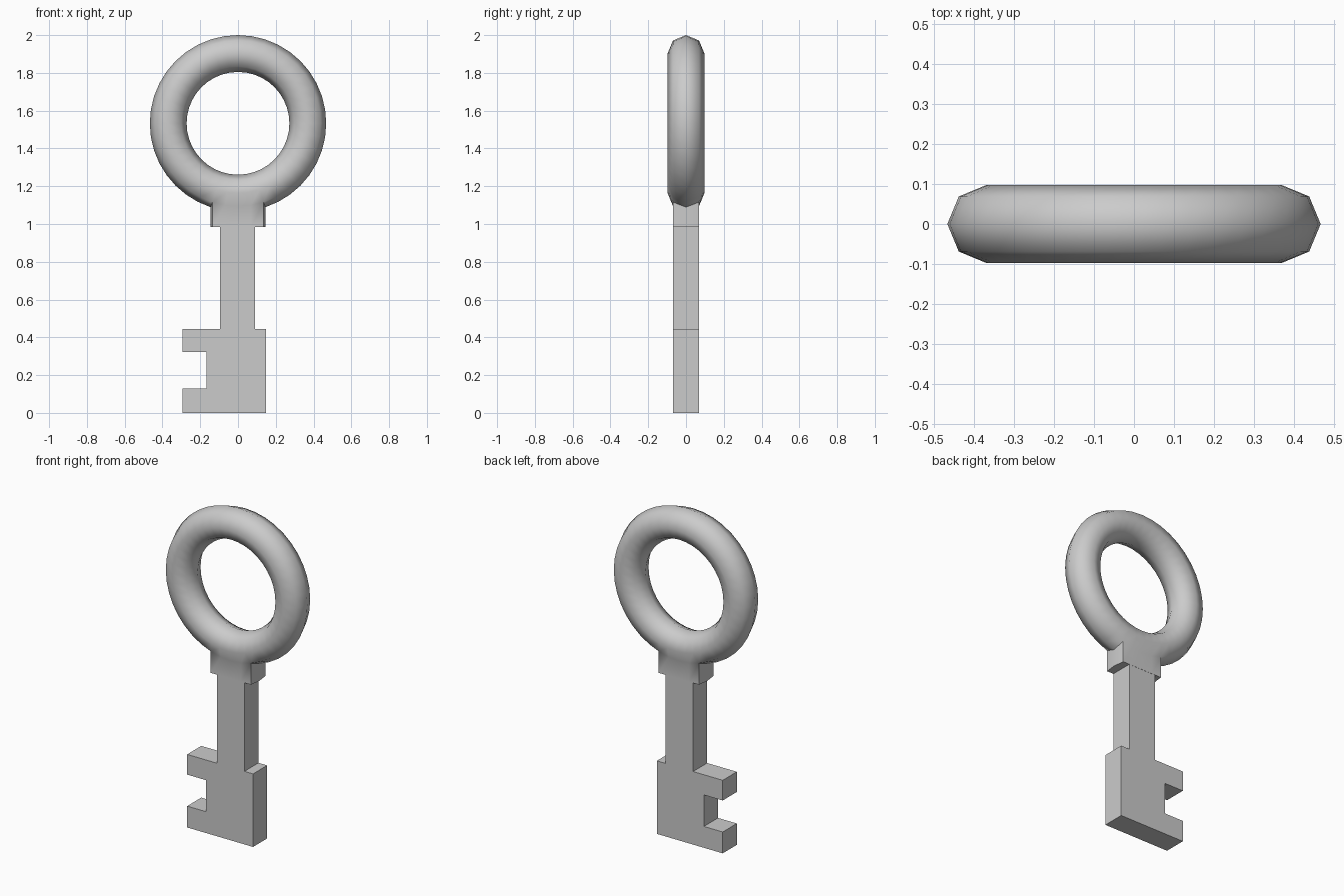
import bpy, bmesh, math
from mathutils import Matrix

if "Cube" in bpy.data.objects:
    bpy.data.objects.remove(bpy.data.objects["Cube"])

RING_Z, MAJOR, MINOR = 1.533, 0.3695, 0.0975
COLLAR_Z = 0.985
HALF_Y = MINOR * math.sin(math.pi / 4)


def smooth(obj):
    bpy.ops.object.select_all(action='DESELECT')
    obj.select_set(True)
    bpy.context.view_layer.objects.active = obj
    bpy.ops.object.shade_smooth_by_angle(angle=math.radians(50))


def extruded_outline(name, pts, half):
    """Solid plate from an x-z outline, symmetric about y = 0."""
    bm = bmesh.new()
    face = bm.faces.new([bm.verts.new((x, -half, z)) for x, z in pts])
    new = bmesh.ops.extrude_face_region(bm, geom=[face])["geom"]
    verts = [g for g in new if isinstance(g, bmesh.types.BMVert)]
    bmesh.ops.translate(bm, verts=verts, vec=(0, 2 * half, 0))
    bmesh.ops.recalc_face_normals(bm, faces=bm.faces)
    mesh = bpy.data.meshes.new(name)
    bm.to_mesh(mesh)
    bm.free()
    obj = bpy.data.objects.new(name, mesh)
    bpy.context.collection.objects.link(obj)
    return obj


# Bow: eight-sided torus standing upright
bpy.ops.mesh.primitive_torus_add(major_radius=MAJOR, minor_radius=MINOR,
                                 major_segments=40, minor_segments=8)
bow = bpy.context.object
bow.name = bow.data.name = "bow_ring_with_collar"
bow.data.transform(Matrix.Translation((0, 0, RING_Z)) @ Matrix.Rotation(math.pi / 2, 4, 'X'))

# Collar: outer faces at the bottom of the ring, pulled down to a flat end
bm = bmesh.new()
bm.from_mesh(bow.data)
collar = []
for f in bm.faces:
    c = f.calc_center_median()
    dz = RING_Z - c.z
    if math.hypot(c.x, dz) > 0.43 and abs(math.atan2(c.x, dz)) < math.radians(18):
        collar.append(f)
new = bmesh.ops.extrude_face_region(bm, geom=collar)["geom"]
for v in [g for g in new if isinstance(g, bmesh.types.BMVert)]:
    v.co.z = COLLAR_Z
bmesh.ops.delete(bm, geom=[f for f in collar if f.is_valid], context='FACES_ONLY')
bmesh.ops.recalc_face_normals(bm, faces=bm.faces)
bm.to_mesh(bow.data)
bm.free()
smooth(bow)

# Shaft and notched bit
outline = [(-0.095, COLLAR_Z), (-0.095, 0.445), (-0.295, 0.445), (-0.295, 0.322),
           (-0.168, 0.322), (-0.168, 0.13), (-0.295, 0.13), (-0.295, 0.0),
           (0.149, 0.0), (0.149, 0.445), (0.091, 0.445), (0.091, COLLAR_Z)]
extruded_outline("shaft_and_bit", outline, HALF_Y - 0.001)
